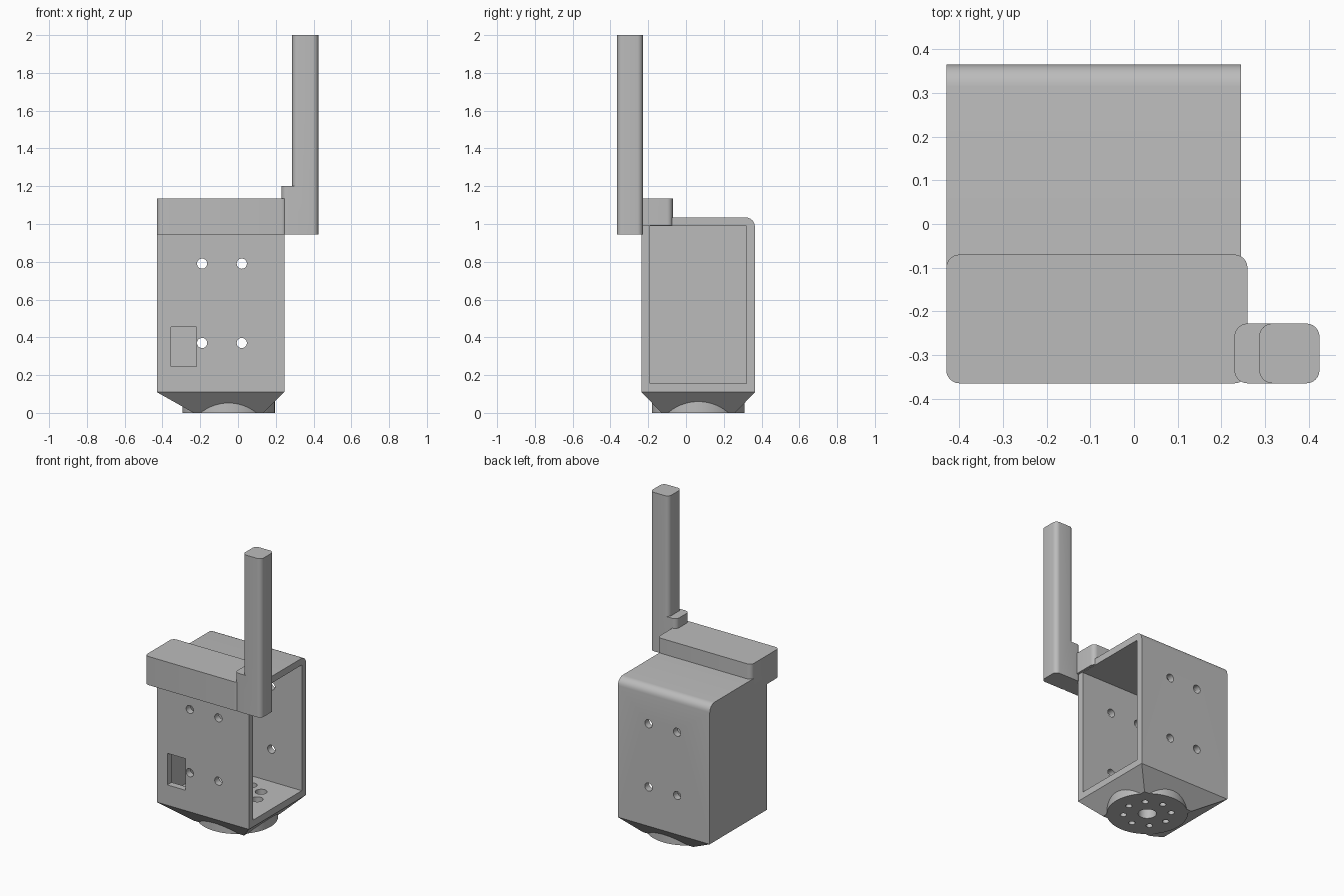
import bpy, bmesh
from math import cos, sin, pi, radians
from mathutils import Matrix

if "Cube" in bpy.data.objects:
    bpy.data.objects.remove(bpy.data.objects["Cube"], do_unlink=True)

grey = bpy.data.materials.new("plain grey")
grey.use_nodes = True
grey.diffuse_color = (0.5, 0.5, 0.5, 1)
grey.node_tree.nodes["Principled BSDF"].inputs["Base Color"].default_value = (0.5, 0.5, 0.5, 1)


def finish(bm, name):
    bmesh.ops.recalc_face_normals(bm, faces=bm.faces)
    me = bpy.data.meshes.new(name)
    bm.to_mesh(me)
    bm.free()
    me.materials.append(grey)
    ob = bpy.data.objects.new(name, me)
    bpy.context.collection.objects.link(ob)
    return ob


def stack(rings):
    """Closed solid from rectangles (x0, x1, y0, y1, z) stacked upward."""
    bm = bmesh.new()
    loops = [[bm.verts.new(p) for p in ((a, c, z), (b, c, z), (b, d, z), (a, d, z))]
             for a, b, c, d, z in rings]
    bm.faces.new(loops[0])
    bm.faces.new(loops[-1])
    for lo, hi in zip(loops, loops[1:]):
        for i in range(4):
            j = (i + 1) % 4
            bm.faces.new((lo[i], lo[j], hi[j], hi[i]))
    return bm


def round_edges(bm, radius, rule):
    edges = [e for e in bm.edges if rule(e.verts[0].co, e.verts[1].co)]
    bmesh.ops.bevel(bm, geom=edges, offset=radius, segments=6, profile=0.5,
                    affect='EDGES')


def box(name, x0, x1, y0, y1, z0, z1, radius=0):
    bm = stack([(x0, x1, y0, y1, z0), (x0, x1, y0, y1, z1)])
    if radius:
        round_edges(bm, radius, lambda p, q: abs(p.z - q.z) > 0.01)
    return finish(bm, name)


def cylinder(name, x, y, z, r, length, axis='Z', sides=32):
    bm = bmesh.new()
    m = Matrix.Translation((x, y, z))
    if axis == 'Y':
        m = m @ Matrix.Rotation(pi / 2, 4, 'X')
    bmesh.ops.create_cone(bm, cap_ends=True, segments=sides, radius1=r,
                          radius2=r, depth=length, matrix=m)
    return finish(bm, name)


def combine(ob, other, operation='DIFFERENCE'):
    mod = ob.modifiers.new("combine", 'BOOLEAN')
    mod.operation, mod.solver, mod.object = operation, 'EXACT', other
    bpy.context.view_layer.objects.active = ob
    bpy.ops.object.modifier_apply(modifier=mod.name)
    bpy.data.objects.remove(other, do_unlink=True)


# Housing: tapered underside, straight walls, rounded rear top edge
X0, X1, Y0, Y1, TOP = -0.43, 0.245, -0.235, 0.365, 1.035
bm = stack([(-0.235, 0.135, -0.13, 0.26, 0),
            (X0, X1, Y0, Y1, 0.11), (X0, X1, Y0, Y1, TOP)])
round_edges(bm, 0.05, lambda p, q: min(p.z, q.z) > 1 and min(p.y, q.y) > 0.3)
housing = finish(bm, "housing")

# Round mounting flange merged into the underside
CX, CY = -0.05, 0.065
combine(housing, cylinder("flange", CX, CY, 0.065, 0.245, 0.13, sides=64), 'UNION')

# Cavity open on the left side
combine(housing, box("cavity", X0 + 0.045, 0.4, -0.19, 0.32, 0.155, 0.99))

# Screw holes through front and back walls, and the front window
for x in (-0.19, 0.02):
    for z in (0.37, 0.79):
        combine(housing, cylinder("screw_hole", x, 0.065, z, 0.027, 1, 'Y', 24))
combine(housing, box("window", -0.355, -0.22, -0.3, -0.15, 0.245, 0.455))

# Flange bore and ring of counterbored holes
combine(housing, cylinder("bore", CX, CY, 0.1, 0.055, 0.4))
for i in range(8):
    a = i * pi / 4
    x, y = CX + 0.145 * cos(a), CY + 0.145 * sin(a)
    combine(housing, cylinder("ring_hole", x, y, 0.1, 0.02, 0.4, sides=20))
    combine(housing, cylinder("counterbore", x, y, 0.16, 0.036, 0.16, sides=24))

# Cap block hooked over the front top edge
cap = box("cap_block", X0, 0.26, -0.365, -0.07, 0.945, 1.135, 0.03)
combine(cap, box("cap_step", -1, 1, Y0, 1, 0.5, 0.993))

# Upright arm with its wider foot
arm = box("upright_arm", 0.287, 0.425, -0.365, -0.228, 0.945, 2, 0.03)
foot = box("arm_foot", 0.23, 0.425, -0.365, -0.228, 0.945, 1.2, 0.03)
combine(arm, foot, 'UNION')

# Smooth shading with sharp edges kept
for ob in (housing, cap, arm):
    bpy.ops.object.select_all(action='DESELECT')
    ob.select_set(True)
    bpy.context.view_layer.objects.active = ob
    bpy.ops.object.shade_smooth_by_angle(angle=radians(25))
